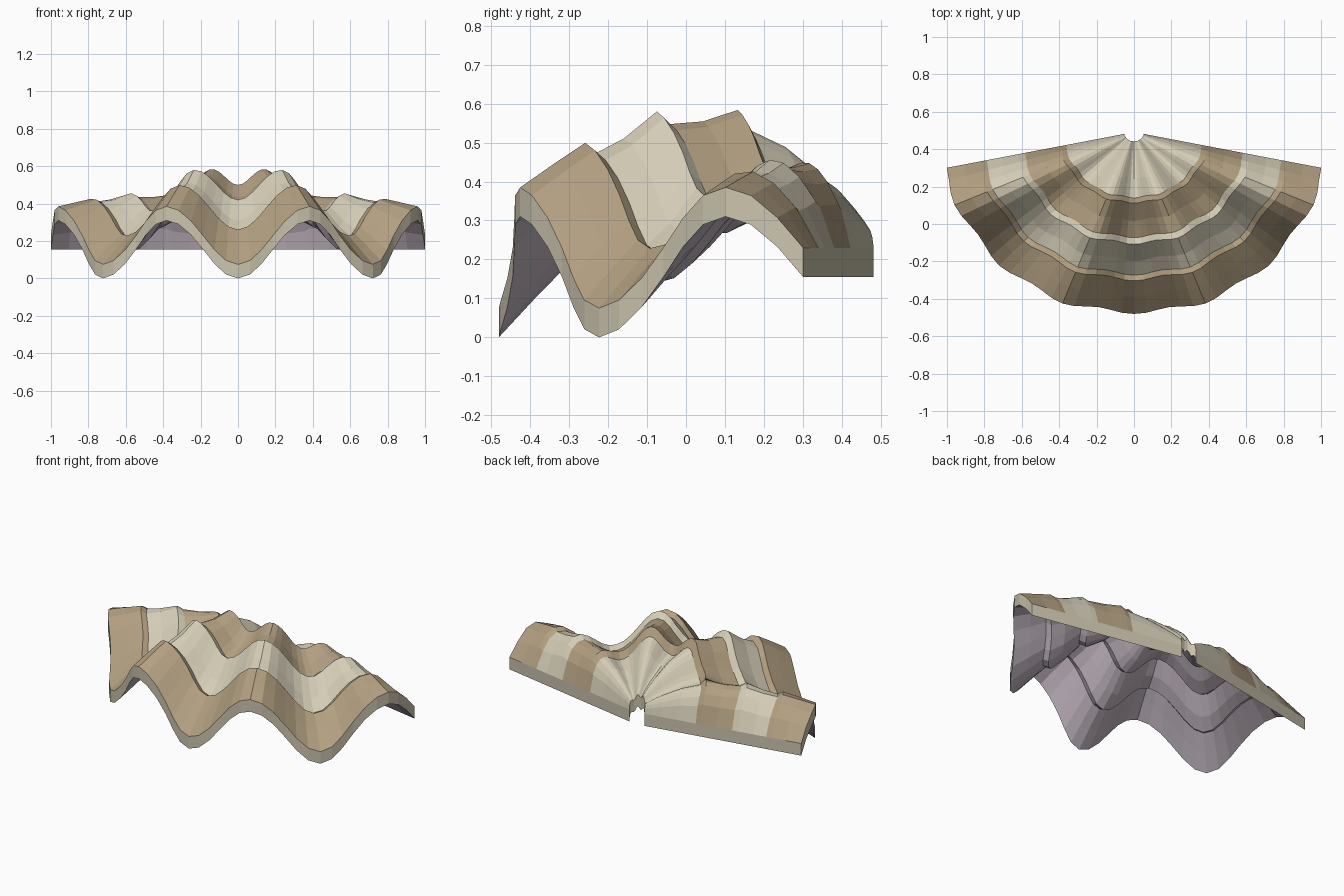
import bpy, math

if "Cube" in bpy.data.objects:
    bpy.data.objects.remove(bpy.data.objects["Cube"])

HALF = math.radians(79.2)   # half opening angle of the fan
SEGS = 42                   # angular facets, six per half wave
CY = 0.4915                 # y of the fan's pivot
THICK = 0.075
BASE = 0.23                 # top height along the straight ends

# Radial profile: radius, ripple amplitude, dome rise
BANDS = {
    "outer_band": [(.972, .155, 0), (.88, .138, .082), (.795, .123, .154), (.765, .118, .132)],
    "second_band": [(.765, .118, .132), (.69, .105, .185), (.60, .087, .277), (.565, .083, .247)],
    "third_band": [(.565, .083, .247), (.475, .068, .27), (.38, .05, .32), (.352, .05, .268)],
    "centre_shell": [(.352, .05, .268), (.25, .04, .23), (.15, .025, .165), (.09, .016, .118), (.05, .01, .08)],
}


def material(name, rgb):
    m = bpy.data.materials.new(name)
    m.diffuse_color = (*rgb, 1)
    m.use_nodes = True
    m.node_tree.nodes["Principled BSDF"].inputs["Base Color"].default_value = m.diffuse_color
    return m


brown = material("brown", (.45, .35, .22))
cream = material("cream", (.66, .61, .47))
rim = material("rim", (.60, .55, .42))
under = material("underside", (.50, .43, .49))


def point(r, amp, rise, i):
    """Top surface point for a profile entry at angular step i."""
    t = 2 * i / SEGS - 1
    a = t * HALF
    w = -math.cos(t * 3.5 * math.pi)
    env = math.sqrt(max(0.0, math.cos(t * math.pi / 2)))
    rad = r * (.972 - .028 + .075 * abs(t) + .028 * w * w) / .972
    return (rad * math.sin(a), CY - rad * math.cos(a), BASE + amp * w + rise * env)


def band(name, profile, mat, outer_rim, inner_rim):
    """Rippled fan band with a top, an underside and its exposed edge walls."""
    n, cols = len(profile), SEGS + 1
    top = [point(*p, i) for p in profile for i in range(cols)]
    verts = top + [(x, y, z - THICK) for x, y, z in top]
    off = len(top)
    faces, mats = [], []

    def add(f, m):
        faces.append(f)
        mats.append(m)

    def wall(a, b):
        add((a, b, b + off, a + off), 1)

    for j in range(n - 1):
        for i in range(SEGS):
            a = j * cols + i
            q = (a, a + 1, a + cols + 1, a + cols)
            add(q, 0)
            add(tuple(v + off for v in reversed(q)), 2)
        wall(j * cols, (j + 1) * cols)
        wall((j + 2) * cols - 1, (j + 1) * cols - 1)
    for i in range(SEGS):
        if outer_rim:
            wall(i + 1, i)
        if inner_rim:
            wall((n - 1) * cols + i, (n - 1) * cols + i + 1)

    me = bpy.data.meshes.new(name)
    me.from_pydata(verts, [], faces)
    for m in (mat, rim, under):
        me.materials.append(m)
    me.polygons.foreach_set("material_index", mats)
    me.update()
    ob = bpy.data.objects.new(name, me)
    bpy.context.collection.objects.link(ob)


# Alternating brown and cream bands from the rim to the pivot
for k, (name, profile) in enumerate(BANDS.items()):
    band(name, profile, (brown, cream)[k % 2], k == 0, k == 3)
